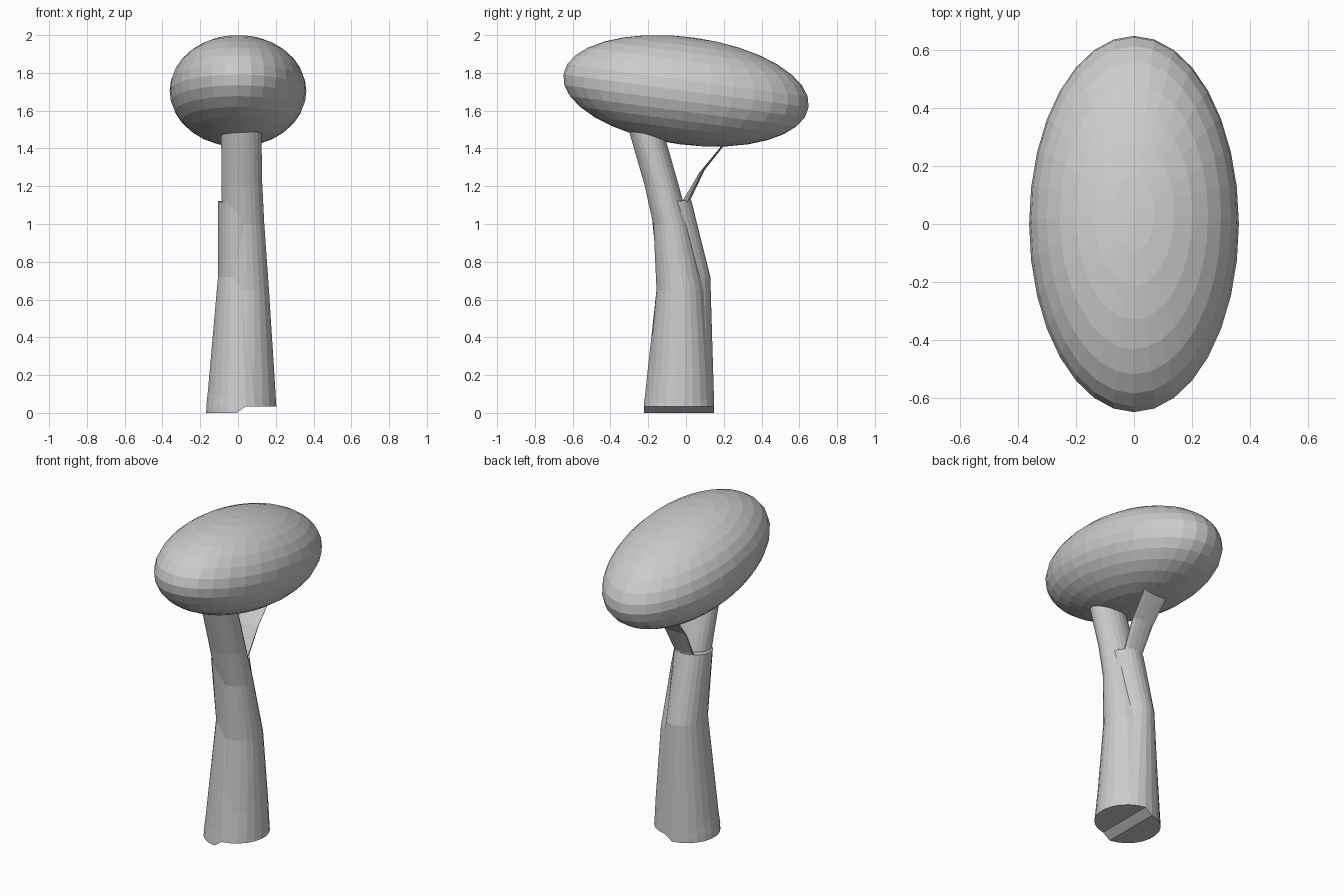
import bpy, bmesh, math
from mathutils import Matrix, Vector

if "Cube" in bpy.data.objects:
    bpy.data.objects.remove(bpy.data.objects["Cube"])

grey = bpy.data.materials.new("plain_grey")
grey.use_nodes = True
grey.diffuse_color = (0.6, 0.6, 0.6, 1)
grey.node_tree.nodes["Principled BSDF"].inputs["Base Color"].default_value = (0.6, 0.6, 0.6, 1)


def add_object(name, bm):
    bmesh.ops.recalc_face_normals(bm, faces=bm.faces)
    mesh = bpy.data.meshes.new(name)
    bm.to_mesh(mesh)
    bm.free()
    mesh.materials.append(grey)
    obj = bpy.data.objects.new(name, mesh)
    bpy.context.collection.objects.link(obj)
    return obj


def tube(name, rings, sides=24, step=0.0):
    """Loft ellipses given as (z, x, y, x radius, y radius, tilt in degrees)."""
    bm = bmesh.new()
    loops = []
    for z, x, y, rx, ry, tilt in rings:
        turn = Matrix.Rotation(math.radians(tilt), 3, 'X')
        loop = []
        for i in range(sides):
            a = math.tau * (i + 0.5) / sides
            p = turn @ Vector((rx * math.cos(a), ry * math.sin(a), 0))
            loop.append(bm.verts.new(p + Vector((x, y, z))))
        loops.append(loop)
    for low, high in zip(loops, loops[1:]):
        for i in range(sides):
            j = (i + 1) % sides
            bm.faces.new((low[i], low[j], high[j], high[i]))
    # Foot: two flat halves joined by a sloping step
    base, q = loops[0], sides // 4
    right = base[-q:] + base[:q]
    left = base[q:-q]
    for v in right:
        v.co.z += step
    bm.faces.new(right)
    bm.faces.new(left)
    bm.faces.new((right[-1], left[0], left[-1], right[0]))
    bm.faces.new(loops[-1])
    return add_object(name, bm)


# Main trunk, leaning forward into the crown
tube("main_trunk", [
    (0.035, 0.017, -0.037, 0.187, 0.187, 0),
    (0.22, 0.022, -0.03, 0.171, 0.168, 0),
    (0.65, 0.034, -0.028, 0.131, 0.129, 0),
    (1.0, 0.028, -0.078, 0.112, 0.095, 4),
    (1.22, 0.02, -0.133, 0.109, 0.088, 10),
    (1.53, 0.017, -0.222, 0.107, 0.088, 17),
])

# Second stem, sharing the foot and cut off below the crown
tube("side_stem", [
    (0.0, 0.017, -0.037, 0.188, 0.188, 0),
    (0.72, 0.0, -0.01, 0.107, 0.14, 0),
    (1.12, 0.003, -0.08, 0.109, 0.109, 3),
], step=0.035)

# Thin flat branch, leaning back into the crown
tube("thin_branch", [
    (1.0, 0.01, -0.03, 0.06, 0.035, 0),
    (1.13, 0.01, 0.005, 0.065, 0.022, 10),
    (1.28, 0.01, 0.085, 0.075, 0.018, 30),
    (1.44, 0.01, 0.215, 0.085, 0.018, 35),
], sides=12)

# Crown
bm = bmesh.new()
bmesh.ops.create_uvsphere(bm, u_segments=32, v_segments=16, radius=1)
crown = add_object("crown", bm)
crown.scale = (0.362, 0.655, 0.285)
crown.rotation_euler.x = math.radians(-7.6)
crown.location = (0, 0, 1.705)
